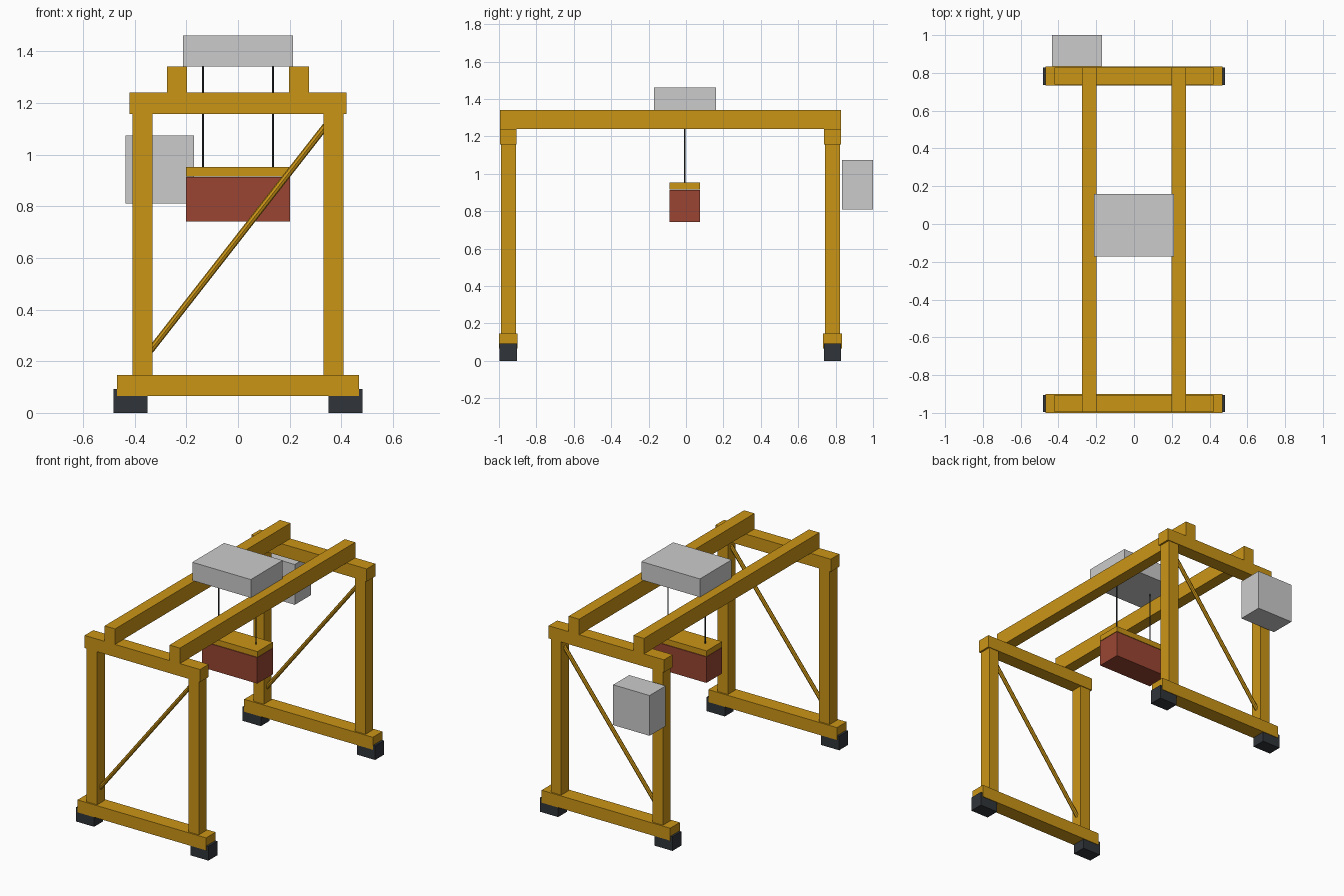
import bpy
from mathutils import Vector

if "Cube" in bpy.data.objects:
    bpy.data.objects.remove(bpy.data.objects["Cube"])


def material(name, rgb):
    m = bpy.data.materials.new(name)
    m.diffuse_color = (*rgb, 1)
    m.use_nodes = True
    m.node_tree.nodes["Principled BSDF"].inputs["Base Color"].default_value = m.diffuse_color
    return m


YELLOW = material("yellow_paint", (0.6, 0.3, 0.008))
DARK = material("dark_rubber", (0.03, 0.035, 0.042))
RED = material("red_load", (0.32, 0.06, 0.032))


def box(name, x, y, z, mat=None):
    """Box from (min, max) ranges on each axis."""
    lo, hi = Vector((x[0], y[0], z[0])), Vector((x[1], y[1], z[1]))
    bpy.ops.mesh.primitive_cube_add(size=1)
    ob = bpy.context.object
    ob.name = name
    for v in ob.data.vertices:
        v.co = (lo + hi) / 2 + v.co * (hi - lo)
    if mat:
        ob.data.materials.append(mat)
    return ob


def rod(name, a, b, radius, mat, sides=8):
    a, b = Vector(a), Vector(b)
    bpy.ops.mesh.primitive_cylinder_add(vertices=sides, radius=radius,
                                        depth=(b - a).length, location=(a + b) / 2)
    ob = bpy.context.object
    ob.name = name
    ob.rotation_euler = (b - a).to_track_quat('Z', 'Y').to_euler()
    ob.data.materials.append(mat)
    return ob


def around(c, half):
    return (c - half, c + half)


# End frames
for end, fy in (("front", -0.95), ("back", 0.783)):
    box(end + "_sill_beam", (-0.468, 0.468), around(fy, 0.05), (0.065, 0.147), YELLOW)
    box(end + "_top_beam", (-0.42, 0.42), around(fy, 0.045), (1.157, 1.24), YELLOW)
    rod(end + "_brace", (-0.34, fy, 0.241), (0.34, fy, 1.112), 0.013, YELLOW)
    for side, s in (("left", -1), ("right", 1)):
        box(f"{end}_{side}_leg", around(s * 0.37, 0.038), around(fy, 0.04), (0.147, 1.157), YELLOW)
        box(f"{end}_{side}_wheel_block", around(s * 0.416, 0.066), around(fy, 0.046), (0, 0.093), DARK)

# Girders and hoist ropes
for side, s in (("left", -1), ("right", 1)):
    box(side + "_girder", around(s * 0.236, 0.038), (-0.995, 0.828), (1.24, 1.342), YELLOW)
    rod(side + "_hoist_rope", (s * 0.135, -0.006, 0.95), (s * 0.135, -0.006, 1.35), 0.004, DARK)

# Trolley, spreader, load and electrical cabinet
box("trolley", (-0.213, 0.213), (-0.171, 0.16), (1.342, 1.462))
box("spreader", (-0.202, 0.202), around(-0.006, 0.081), (0.916, 0.953), YELLOW)
box("load", (-0.201, 0.201), around(-0.006, 0.081), (0.742, 0.913), RED)
box("electrical_cabinet", (-0.435, -0.17), (0.833, 1.0), (0.81, 1.075))
